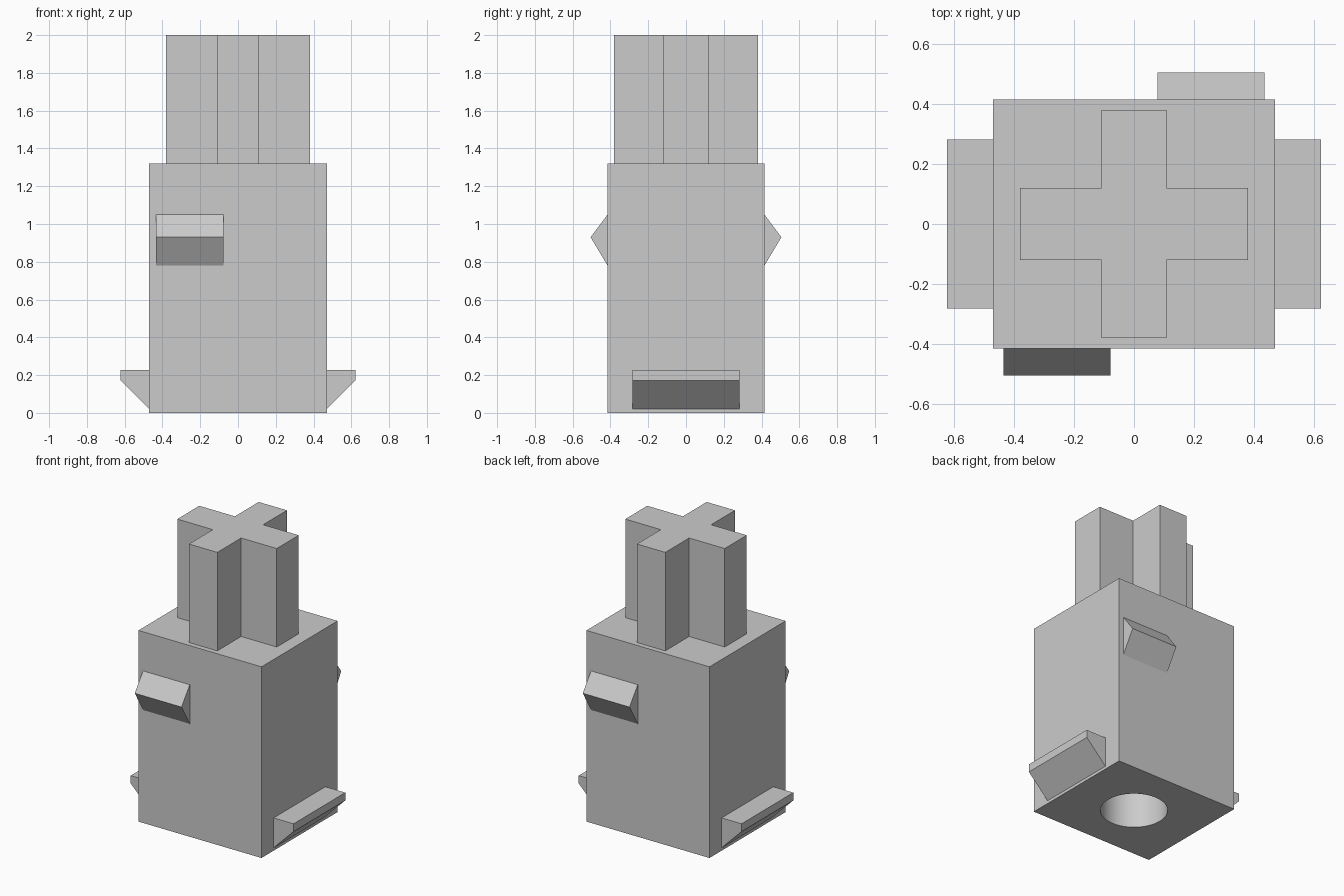
import bpy, bmesh, math
from mathutils import Vector, Matrix

cube = bpy.data.objects.get("Cube")
if cube:
    bpy.data.objects.remove(cube, do_unlink=True)

grey = bpy.data.materials.new("light_grey")
grey.use_nodes = True
grey.diffuse_color = (0.6, 0.6, 0.6, 1)
grey.node_tree.nodes["Principled BSDF"].inputs["Base Color"].default_value = (0.6, 0.6, 0.6, 1)


def add_object(name, bm):
    bmesh.ops.recalc_face_normals(bm, faces=bm.faces)
    mesh = bpy.data.meshes.new(name)
    bm.to_mesh(mesh)
    bm.free()
    mesh.materials.append(grey)
    obj = bpy.data.objects.new(name, mesh)
    bpy.context.collection.objects.link(obj)
    return obj


def prism(name, profile, along, turn=0):
    """Extrude a closed 3D profile along a vector, then turn it about z."""
    bm = bmesh.new()
    face = bm.faces.new([bm.verts.new(p) for p in profile])
    result = bmesh.ops.extrude_face_region(bm, geom=[face], use_keep_orig=True)
    moved = [g for g in result["geom"] if isinstance(g, bmesh.types.BMVert)]
    bmesh.ops.translate(bm, verts=moved, vec=Vector(along))
    bmesh.ops.transform(bm, matrix=Matrix.Rotation(turn, 4, "Z"), verts=bm.verts)
    return add_object(name, bm)


HALF_X, HALF_Y, BODY_TOP, TOP = 0.47, 0.415, 1.32, 2.0

# Housing block
body = prism("housing", [(-HALF_X, -HALF_Y, 0), (HALF_X, -HALF_Y, 0),
                         (HALF_X, HALF_Y, 0), (-HALF_X, HALF_Y, 0)], (0, 0, BODY_TOP))

# Round socket bored into the underside
RADIUS, DEPTH = 0.21, 0.68
bm = bmesh.new()
bmesh.ops.create_cone(bm, cap_ends=True, segments=64, radius1=RADIUS, radius2=RADIUS,
                      depth=DEPTH * 2)
cutter = add_object("socket_cutter", bm)
cutter.hide_render = True
cutter.hide_set(True)
cut = body.modifiers.new("socket", "BOOLEAN")
cut.operation = "DIFFERENCE"
cut.solver = "EXACT"
cut.object = cutter
bpy.context.view_layer.objects.active = body
body.select_set(True)
bpy.ops.object.modifier_apply(modifier=cut.name)
bpy.data.objects.remove(cutter, do_unlink=True)
bpy.ops.object.shade_smooth_by_angle(angle=math.radians(30))

# Cross-shaped stem
ARM, TX, TY = 0.38, 0.108, 0.12
quarter = [(ARM, TY), (TX, TY), (TX, ARM)]
outline = quarter + [(-x, y) for x, y in reversed(quarter)]
outline += [(-x, -y) for x, y in outline]
prism("cross_stem", [(x, y, BODY_TOP) for x, y in outline], (0, 0, TOP - BODY_TOP))

# Latch wedges front and back, foot ledges left and right
for latch, ledge, turn in (("front_latch", "left_ledge", 0), ("back_latch", "right_ledge", math.pi)):
    prism(latch, [(-0.435, -HALF_Y, 0.78), (-0.435, -0.505, 0.93), (-0.435, -HALF_Y, 1.05)],
          (0.357, 0, 0), turn)
    prism(ledge, [(HALF_X, -0.282, 0.02), (0.622, -0.282, 0.172),
                  (0.622, -0.282, 0.226), (HALF_X, -0.282, 0.226)], (0, 0.564, 0), turn)
